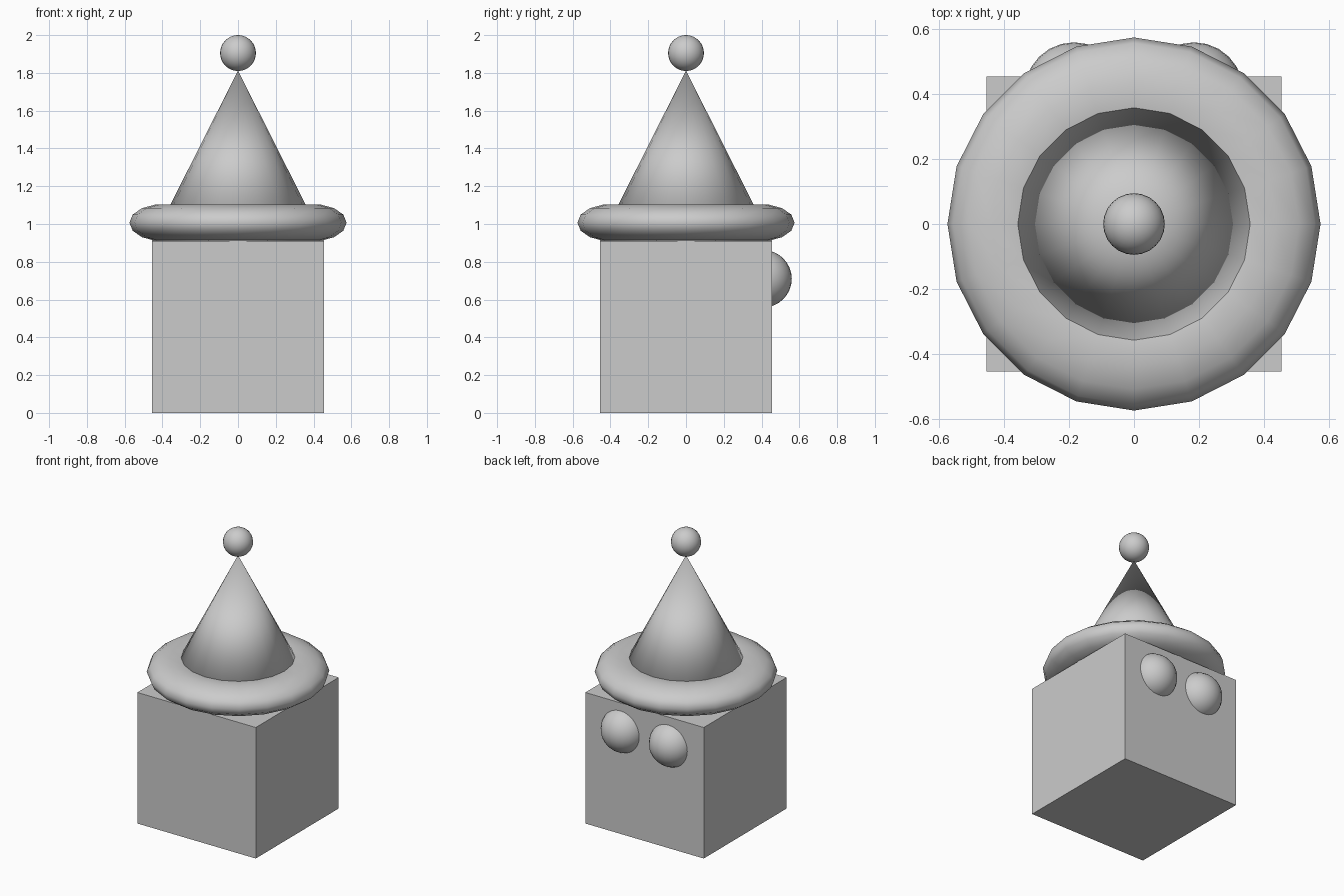
import bpy
import math

if "Cube" in bpy.data.objects:
    bpy.data.objects.remove(bpy.data.objects["Cube"])

SIDES = 20


def finish(name, smooth=True):
    ob = bpy.context.object
    ob.name = name
    bpy.ops.object.transform_apply(location=False, rotation=True, scale=True)
    if smooth:
        bpy.ops.object.shade_smooth()
    return ob


def ball(name, radius, loc):
    bpy.ops.mesh.primitive_uv_sphere_add(segments=24, ring_count=16,
                                         radius=radius, location=loc)
    return finish(name)


# Cube head standing on the ground
bpy.ops.mesh.primitive_cube_add(size=0.91, location=(0, 0, 0.455))
finish("head", smooth=False)

# Hat brim: flattened ring, turned so a corner points along y
bpy.ops.mesh.primitive_torus_add(major_segments=SIDES, minor_segments=14,
                                 major_radius=0.4, minor_radius=0.175,
                                 location=(0, 0, 1.007))
bpy.context.object.scale = (1, 1, 0.56)
finish("hat_brim")

# Hat cone, resting on the head and passing through the brim
bpy.ops.mesh.primitive_cone_add(vertices=SIDES, radius1=0.455, radius2=0,
                                depth=0.902, location=(0, 0, 0.91 + 0.451))
finish("hat_cone")

# Bobble on the tip
ball("hat_bobble", 0.095, (0, 0, 1.905))

# Two eyes half sunk in the rear (+y) face
for side, label in ((-1, "left"), (1, "right")):
    ball(f"eye_{label}", 0.152, (side * 0.185, 0.408, 0.71))
